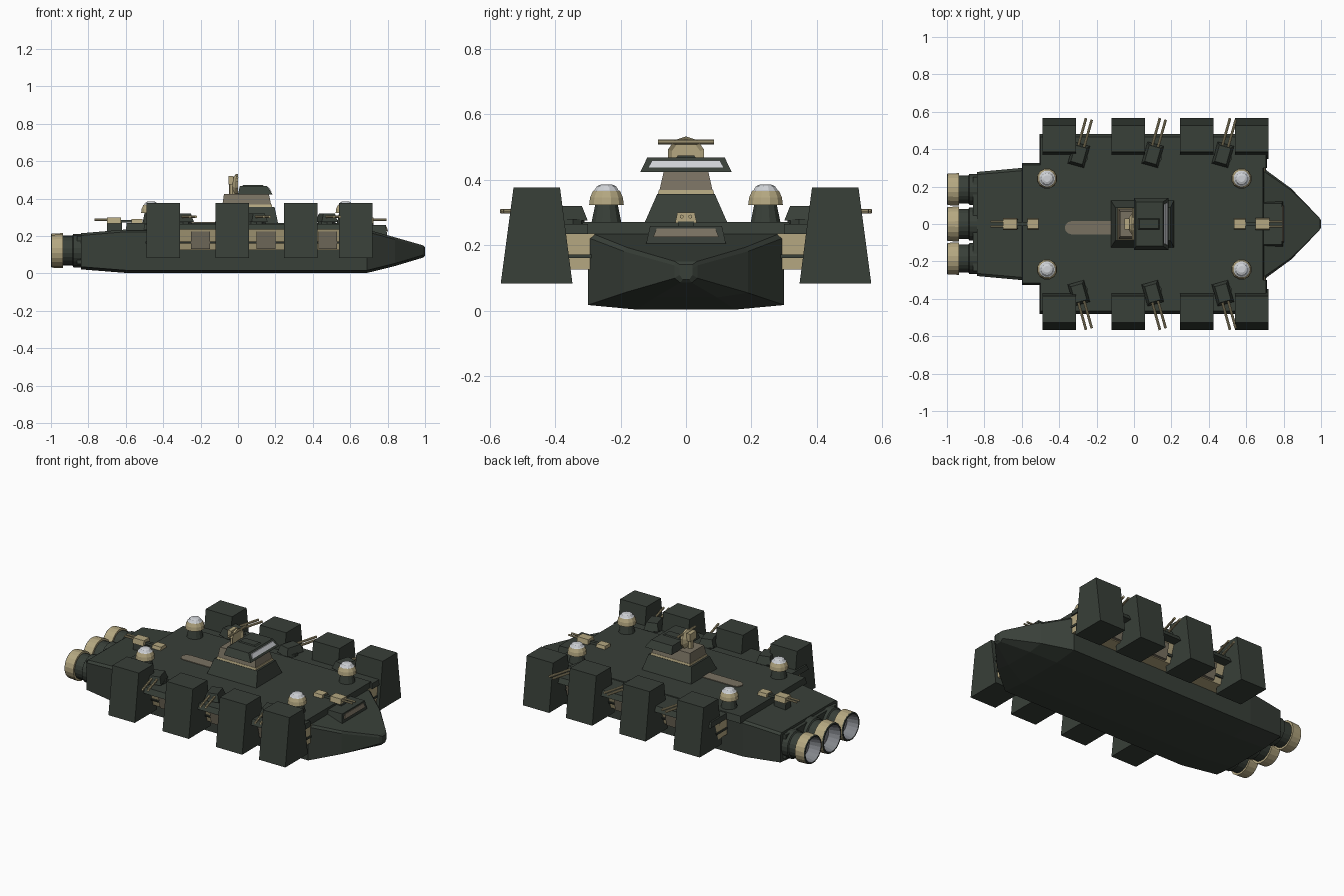
import bpy, bmesh, math
from mathutils import Matrix, Vector

if "Cube" in bpy.data.objects:
    bpy.data.objects.remove(bpy.data.objects["Cube"])


def material(name, rgb):
    m = bpy.data.materials.new(name)
    m.diffuse_color = (*rgb, 1)
    m.use_nodes = True
    m.node_tree.nodes["Principled BSDF"].inputs["Base Color"].default_value = m.diffuse_color
    return m


GREEN = material("dark green armour", (0.040, 0.050, 0.040))
TAN = material("tan metal", (0.46, 0.39, 0.22))
BROWN = material("dull brown plating", (0.19, 0.165, 0.12))
PALE = material("pale grey glass", (0.62, 0.64, 0.67))
STEEL = material("steel grey", (0.22, 0.23, 0.25))


def finish(name, bm, mats):
    bmesh.ops.recalc_face_normals(bm, faces=bm.faces)
    me = bpy.data.meshes.new(name)
    bm.to_mesh(me)
    bm.free()
    for m in mats:
        me.materials.append(m)
    ob = bpy.data.objects.new(name, me)
    bpy.context.collection.objects.link(ob)
    return ob


def loft(name, rings, mats, bands=None, closed=False):
    """Skin rings of points; bands gives a material index per gap."""
    bm = bmesh.new()
    vs = [[bm.verts.new(p) for p in r] for r in rings]
    n = len(rings[0])
    for i in range(len(vs) - 1):
        for k in range(n):
            f = bm.faces.new((vs[i][k], vs[i][(k + 1) % n], vs[i + 1][(k + 1) % n], vs[i + 1][k]))
            f.material_index = bands[i] if bands else 0
    for ring, b in ((vs[0], 0), (vs[-1], -1)):
        f = bm.faces.new(ring)
        f.material_index = bands[b] if bands else 0
    return finish(name, bm, mats)


def rect(x0, x1, y0, y1, z):
    return [(x0, y0, z), (x1, y0, z), (x1, y1, z), (x0, y1, z)]


def block(name, low, high, z0, z1, mat):
    """Box or frustum; low and high are (x0, x1, y0, y1)."""
    return loft(name, [rect(*low, z0), rect(*high, z1)], [mat])


def lathe(name, profile, centre, axis, mats, bands, sides=16):
    """Turn (height, radius) pairs about the x or z axis."""
    rings = []
    for h, r in profile:
        ring = []
        for k in range(sides):
            a = 2 * math.pi * (k + 0.5) / sides
            c, s = r * math.cos(a), r * math.sin(a)
            p = (c, s, h) if axis == "z" else (h, c, s)
            ring.append(tuple(Vector(p) + Vector(centre)))
        rings.append(ring)
    return loft(name, rings, mats, bands)


def rod(name, a, b, r, mat, sides=8):
    a, b = Vector(a), Vector(b)
    q = (b - a).to_track_quat("Z", "Y")
    ring = [q @ Vector((r * math.cos(2 * math.pi * k / sides), r * math.sin(2 * math.pi * k / sides), 0))
            for k in range(sides)]
    return loft(name, [[a + p for p in ring], [b + p for p in ring]], [mat])


# Hull: lofted stations (x, half width, bottom, top)
stations = [(-0.84, .278, .022, .215), (-0.6, .30, .003, .235), (0.69, .30, .003, .235),
            (0.84, .19, .04, .193), (0.99, .035, .085, .15), (1.0, .02, .095, .14)]
rings = []
for x, w, b, t in stations:
    half = [(w * .5, b), (w, b + .014), (w, t - .012), (w * .95, t)]
    rings.append([(x, y, z) for y, z in half] + [(x, -y, z) for y, z in reversed(half)])
loft("hull", rings, [GREEN])
block("stern_plate", (-.86, -.83, -.25, .25), (-.86, -.83, -.25, .25), .05, .2, GREEN)

# Main deck slab and the low strip behind the tower
block("main_deck", (-.6, .695, -.325, .325), (-.595, .69, -.315, .315), .23, .27, GREEN)
strip = [(-.1, -.055), (-.1, .015)] + [(-.335 - .035 * math.sin(math.pi * k / 6),
                                      -.02 + .035 * math.cos(math.pi * k / 6)) for k in range(7)]
loft("deck_strip", [[(x, y, .269) for x, y in strip], [(x, y, .274) for x, y in strip]], [BROWN])

# Foredeck step with tan face
block("foredeck_step", (.68, .80, -.125, .125), (.68, .79, -.11, .11), .19, .258, GREEN)
block("foredeck_face", (.796, .803, -.10, .10), (.79, .795, -.09, .09), .225, .25, BROWN)

# Engines: three nozzles with tan ends and grey throats
for y, r in ((-.185, .088), (0, .095), (.185, .088)):
    lathe("engine", [(-.80, r * .95), (-.88, r * .95), (-.885, r * .86), (-.935, r * .86), (-.935, r),
                     (-.995, r * .97), (-1.0, r * .93), (-1.0, r * .85), (-.93, r * .7)],
          (0, y, .122), "x", [GREEN, TAN, STEEL], [0, 0, 0, 1, 1, 0, 0, 2], 20)

BOXES = (-.40, -.03, .335, .63)
for s in (-1, 1):
    # Sponson along each flank: tan body, dark belt, dark roof
    block("sponson_body", (-.49, .70, s * .28, s * .385), (-.49, .70, s * .28, s * .42), .125, .236, TAN)
    block("sponson_belt", (-.495, .705, s * .28, s * .405), (-.495, .705, s * .28, s * .41), .16, .172, GREEN)
    block("sponson_roof", (-.505, .71, s * .30, s * .48), (-.5, .705, s * .30, s * .465), .234, .265, GREEN)
    for x in (-.2, .15, .48):
        block("sponson_panel", (x - .05, x + .05, s * .38, s * .405), (x - .05, x + .05, s * .38, s * .425),
              .13, .225, BROWN)

    # Tall side armour boxes
    for x in BOXES:
        block("side_box", (x - .09, x + .09, s * .347, s * .566), (x - .09, x + .09, s * .385, s * .527),
              .083, .376, GREEN)

    # Twin side guns aimed outwards and slightly forward
    for x in (-.295, .10, .475):
        lathe("side_gun_mount", [(.26, .05), (.28, .05)], (x, s * .36, 0), "z", [GREEN], [0], 10)
        d = Vector((.27, s * .96, 0))
        n = Vector((d.y, -d.x, 0))
        c = Vector((x, s * .37, 0))

        def corners(l, w, z):
            return [c + d * a * l + n * b * w + Vector((0, 0, z)) for a, b in ((-1, -1), (1, -1), (1, 1), (-1, 1))]
        loft("side_gun_turret", [corners(.06, .045, .275), corners(.045, .032, .32)], [GREEN])
        for o in (-.016, .016):
            p = c + n * o + Vector((0, 0, .303))
            rod("side_gun_barrel", p + d * .03, p + d * .2, .007, TAN)

    # Sensor domes at the deck corners
    for x in (-.465, .575):
        lathe("sensor_dome", [(.265, .048), (.322, .036), (.322, .055), (.345, .052), (.365, .043),
                              (.368, .038), (.38, .03), (.385, .018)],
              (x, s * .243, 0), "z", [GREEN, TAN, PALE], [0, 1, 1, 1, 2, 2, 2], 12)

# Bow and stern deck guns
for e, x0 in ((1, .565), (-1, -.54)):
    def bx(name, a, b, w, z0, z1, mat, t=.8):
        block(name, (x0 + e * a, x0 + e * b, -w, w), (x0 + e * a, x0 + e * b, -w * t, w * t), z0, z1, mat)
    bx("deck_gun_pedestal", .08, .16, .03, .2, .272, GREEN)
    bx("deck_gun_rear", -.03, .03, .03, .268, .29, TAN)
    bx("deck_gun_link", .03, .09, .012, .272, .285, GREEN)
    bx("deck_gun_body", .085, .16, .033, .268, .3, TAN)
    for y in (-.013, .013):
        rod("deck_gun_barrel", (x0 + e * .1, y, .287), (x0 + e * .228, y, .287), .006, TAN)

# Command tower: dark base, tan middle, dark bridge
block("tower_base", (-.125, .215, -.128, .128), (-.10, .195, -.088, .088), .265, .356, GREEN)
block("tower_middle", (-.085, .18, -.084, .084), (-.075, .165, -.068, .068), .355, .425, BROWN)
block("tower_trim", (-.088, .183, -.086, .086), (-.086, .181, -.083, .083), .356, .368, TAN)
block("bridge", (0, .185, -.14, .14), (.01, .155, -.118, .118), .423, .468, GREEN)
block("bridge_window", (.172, .180, -.114, .114), (.158, .166, -.104, .104), .437, .459, PALE)
block("bridge_roof_rib", (.02, .14, -.03, .03), (.03, .13, -.025, .025), .466, .474, GREEN)

# Radar dish on a short mast with a cross bar
rod("radar_mast", (-.03, 0, .42), (-.03, 0, .48), .018, TAN)
lathe("radar_dish", [(-.03, .03), (-.012, .058), (.0, .058), (-.008, .045)], (0, 0, .474), "x",
      [TAN], [0, 0, 0], 10)
rod("radar_bar", (-.005, -.085, .515), (-.005, .085, .515), .007, TAN)
block("radar_counterweight", (-.05, -.025, -.03, .03), (-.05, -.025, -.03, .03), .475, .522, TAN)
